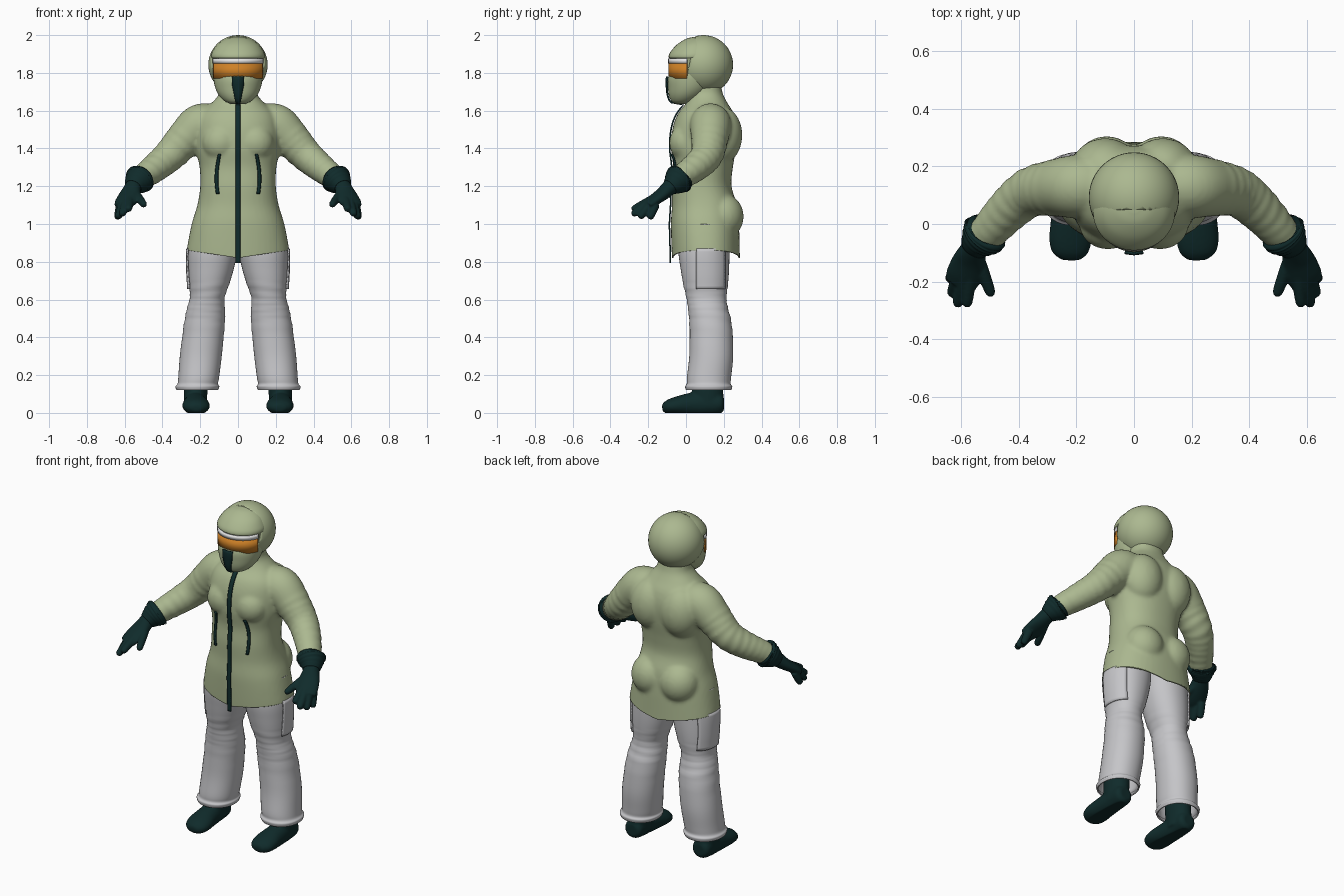
import bpy, bmesh, math
from mathutils import Vector, Matrix
from mathutils.bvhtree import BVHTree

if "Cube" in bpy.data.objects:
    bpy.data.objects.remove(bpy.data.objects["Cube"])


def material(name, rgb):
    m = bpy.data.materials.new(name)
    m.use_nodes = True
    m.diffuse_color = (*rgb, 1)
    m.node_tree.nodes["Principled BSDF"].inputs["Base Color"].default_value = (*rgb, 1)
    return m


GREEN = material("sage green", (0.41, 0.48, 0.28))
GREY = material("pale grey", (0.56, 0.56, 0.58))
DARK = material("dark teal", (0.005, 0.024, 0.024))
ORANGE = material("amber lens", (0.62, 0.22, 0.02))
WHITE = material("white trim", (0.8, 0.8, 0.8))


def spline(stations, steps):
    """Catmull-Rom samples through the stations."""
    pts = [Vector(s) for s in stations]
    out = []
    for i in range(len(pts) - 1):
        a, b, c, d = pts[max(i - 1, 0)], pts[i], pts[i + 1], pts[min(i + 2, len(pts) - 1)]
        for k in range(steps):
            t = k / steps
            out.append(b + (c - a) * (t / 2) + (a * 2 - b * 5 + c * 4 - d) * (t * t / 2)
                       + (b * 3 - a - c * 3 + d) * (t ** 3 / 2))
    return out + [pts[-1]]


def loft(bm, stations, upright=False, steps=5, segs=32, power=2.0, ripple=None, caps=True):
    """Skin of elliptical rings; each station is x, y, z, radius a, radius b."""
    samples = spline(stations, steps)
    rings = []
    for i, s in enumerate(samples):
        centre = Vector(s[:3])
        u, v = Vector((1, 0, 0)), Vector((0, 1, 0))
        if not upright:
            t = Vector(samples[min(i + 1, len(samples) - 1)][:3]) - Vector(samples[max(i - 1, 0)][:3])
            t.normalize()
            v = t.cross(Vector((0, 0, 1))).normalized()
            u = v.cross(t)
        ring = []
        for k in range(segs):
            a = math.tau * k / segs
            c, n = math.cos(a), math.sin(a)
            r = (abs(c) ** power + abs(n) ** power) ** (-1 / power)
            if ripple and ripple[1] <= i / steps <= ripple[2]:
                r *= 1 + ripple[0] * math.sin(i * 2.1 + 1.6 * math.sin(a + i * 0.3))
            ring.append(bm.verts.new(centre + u * (c * r * s[3]) + v * (n * r * s[4])))
        rings.append(ring)
    for p, q in zip(rings, rings[1:]):
        for k in range(segs):
            bm.faces.new((p[k], p[(k + 1) % segs], q[(k + 1) % segs], q[k]))
    if caps:
        bm.faces.new(rings[0])
        bm.faces.new(rings[-1])


def ball(bm, centre, radii, segs=40):
    m = Matrix.Translation(centre) @ Matrix.Diagonal((*radii, 1))
    bmesh.ops.create_uvsphere(bm, u_segments=segs, v_segments=segs // 2, radius=1, matrix=m)


def bake(ob):
    bpy.context.view_layer.update()
    mesh = bpy.data.meshes.new_from_object(ob.evaluated_get(bpy.context.evaluated_depsgraph_get()))
    ob.modifiers.clear()
    ob.data = mesh


def finish(name, bm, mat, voxel=0, relax=3, thick=0, mirror=False):
    bmesh.ops.recalc_face_normals(bm, faces=bm.faces)
    mesh = bpy.data.meshes.new(name)
    bm.to_mesh(mesh)
    bm.free()
    ob = bpy.data.objects.new(name, mesh)
    bpy.context.collection.objects.link(ob)
    if voxel:
        ob.modifiers.new("fuse", "REMESH").voxel_size = voxel
        soft = ob.modifiers.new("soften", "SMOOTH")
        soft.iterations = relax
        bake(ob)
    ob.data.materials.clear()
    ob.data.materials.append(mat)
    if thick:
        ob.modifiers.new("thickness", "SOLIDIFY").thickness = thick
    if mirror:
        ob.modifiers.new("mirror", "MIRROR")
    ob.data.polygons.foreach_set("use_smooth", [True] * len(ob.data.polygons))
    return ob


# Jacket: torso, sleeves and body volumes fused into one skin
bm = bmesh.new()
torso = [(0.11, .80, .275, .178), (0.105, .87, .27, .18), (0.10, 1.0, .245, .18), (0.098, 1.1, .215, .172),
         (0.083, 1.2, .20, .158), (0.09, 1.3, .203, .158), (0.093, 1.4, .222, .172), (0.10, 1.5, .22, .172),
         (0.105, 1.58, .20, .15), (0.11, 1.64, .14, .11), (0.105, 1.69, .10, .09), (0.10, 1.76, .095, .08)]
loft(bm, [(0, y, z, a, b) for y, z, a, b in torso], upright=True, segs=48, power=2.25)
for s in (-1, 1):
    arm = [(.12, .13, 1.53, .10, .10), (.20, .13, 1.52, .115, .11), (.28, .125, 1.45, .10, .098),
           (.36, .11, 1.365, .086, .086), (.43, .055, 1.305, .077, .077), (.50, -.02, 1.25, .066, .066),
           (.545, -.07, 1.21, .055, .055)]
    loft(bm, [(s * x, y, z, a, b) for x, y, z, a, b in arm], steps=8, ripple=(.035, 2, 5.5))
    ball(bm, (s * .095, .195, 1.04), (.115, .11, .12))
    ball(bm, (s * .09, .0, 1.43), (.10, .088, .10))
    ball(bm, (s * .10, .19, 1.47), (.12, .108, .15))
jacket = finish("jacket", bm, GREEN, voxel=.011, relax=4)
bm = bmesh.new()
bm.from_mesh(jacket.data)
bmesh.ops.bisect_plane(bm, geom=bm.verts[:] + bm.edges[:] + bm.faces[:], plane_co=(0, 0, .86),
                       plane_no=(0, 0, -1), clear_outer=True)
for v in bm.verts:  # hem dips at the centre line
    v.co.z -= .04 * max(0, 1 - abs(v.co.x) / .26) * min(1, max(0, (.95 - v.co.z) / .09))
bm.to_mesh(jacket.data)
bm.free()
jacket.modifiers.new("cloth", "SOLIDIFY").thickness = .008

# Face covering and cap front
bm = bmesh.new()
face = [(-.025, 1.635, .035, .03), (-.012, 1.65, .07, .065), (.005, 1.68, .10, .095), (.02, 1.72, .12, .115),
        (.03, 1.77, .13, .126), (.04, 1.82, .13, .118), (.04, 1.87, .133, .123), (.04, 1.885, .142, .132),
        (.043, 1.91, .137, .126), (.05, 1.95, .11, .098), (.06, 1.98, .065, .06), (.06, 1.99, .02, .02)]
loft(bm, [(0, y, z, a, b) for y, z, a, b in face], upright=True, segs=40)
mask = finish("face_cover", bm, GREEN)

# Hood shell, open at the front
bm = bmesh.new()
ball(bm, (0, .092, 1.843), (.157, .157, .157), 48)
bmesh.ops.bisect_plane(bm, geom=bm.verts[:] + bm.edges[:] + bm.faces[:], plane_co=(0, .012, 1.82),
                       plane_no=(0, -1, .22), clear_outer=True)
finish("hood", bm, GREEN, thick=.012)


# Goggles: curved bands wrapped round the face
def band(name, mat, z0, z1, grow, span):
    bm = bmesh.new()
    rows = []
    for z in (z0, z1):
        rows.append([bm.verts.new(((.131 + grow) * math.sin(a), .04 - (.125 + grow) * math.cos(a), z))
                     for a in [span * (k / 16 - 1) for k in range(33)]])
    for k in range(32):
        bm.faces.new((rows[0][k], rows[0][k + 1], rows[1][k + 1], rows[1][k]))
    return finish(name, bm, mat, thick=.012)


band("goggle_lens", ORANGE, 1.77, 1.852, .007, 1.3)
band("goggle_trim", WHITE, 1.85, 1.876, .009, 1.3)

# Trouser legs with wrinkled knees and gathered cuffs
bm = bmesh.new()
leg = [(.125, .10, 1.0, .12, .13), (.133, .095, .86, .13, .135), (.143, .10, .76, .12, .128),
       (.153, .104, .68, .106, .118), (.163, .108, .61, .092, .106), (.17, .117, .55, .101, .106),
       (.178, .13, .47, .108, .112), (.196, .134, .31, .111, .116), (.208, .122, .19, .108, .117),
       (.213, .12, .155, .107, .116), (.215, .12, .14, .116, .125), (.216, .12, .12, .11, .12)]
loft(bm, leg, upright=True, segs=40, power=2.15, ripple=(.014, 3, 6.4), caps=False)
trousers = finish("trouser_legs", bm, GREY, thick=.008, mirror=True)

# Boots: foot and ankle fused, flattened at the sole
bm = bmesh.new()
loft(bm, [(.228, .20, .05, .035, .035), (.228, .18, .05, .055, .055), (.228, .10, .05, .065, .058),
          (.225, .02, .045, .06, .064), (.222, -.05, .038, .048, .073), (.22, -.10, .03, .036, .062),
          (.22, -.126, .028, .018, .03)])
loft(bm, [(.225, .115, .03, .06, .08), (.225, .115, .09, .062, .083), (.222, .115, .15, .065, .082),
          (.22, .115, .22, .065, .08)], upright=True)
boots = finish("boots", bm, DARK, voxel=.008, mirror=True)
for v in boots.data.vertices:
    v.co.z = max(v.co.z, 0)

# Gloves: palm and five fingers fused
bm = bmesh.new()
loft(bm, [(.53, -.05, 1.23, .045, .045), (.555, -.085, 1.195, .042, .045), (.573, -.13, 1.155, .034, .058),
          (.592, -.18, 1.12, .028, .062), (.605, -.21, 1.10, .02, .055)])
fingers = [((.570, -.18, 1.13), (.580, -.275, 1.08)), ((.592, -.19, 1.12), (.612, -.275, 1.055)),
           ((.612, -.185, 1.11), (.632, -.24, 1.04)), ((.622, -.16, 1.105), (.638, -.19, 1.035)),
           ((.545, -.11, 1.165), (.500, -.235, 1.105))]
for a, b in fingers:
    a, b = Vector(a), Vector(b)
    loft(bm, [(*a, .023, .023), (*a.lerp(b, .5), .022, .022), (*b, .018, .018),
              (*a.lerp(b, 1.12), .008, .008)], segs=16)
finish("gloves", bm, DARK, voxel=.006, relax=2, mirror=True)

# Flared glove cuffs with a rolled rim
bm = bmesh.new()
loft(bm, [(.555, -.085, 1.195, .045, .048), (.543, -.065, 1.212, .060, .062), (.527, -.045, 1.23, .074, .076),
          (.518, -.034, 1.24, .078, .080), (.516, -.031, 1.242, .070, .072), (.53, -.05, 1.225, .058, .06)],
     caps=False, ripple=(.03, 1, 4))
finish("glove_cuffs", bm, DARK, thick=.006, mirror=True)


# Thin plates laid on the clothing by casting along a direction
def plate(name, rows, direction, target, mat, thick, mirror=False):
    bm = bmesh.new()
    d = Vector(direction)
    src = bmesh.new()
    for ob in target:
        src.from_mesh(ob.data)
    tree = BVHTree.FromBMesh(src)
    grid, depth = [], None
    for row in rows:
        line = []
        for p in row:
            p = Vector(p) - d
            hit = tree.ray_cast(p, d)
            depth = hit[3] if hit[0] else depth
            line.append(bm.verts.new(p + d * ((depth or 1) - thick)))
        grid.append(line)
    for r, q in zip(grid, grid[1:]):
        for k in range(len(r) - 1):
            bm.faces.new((r[k], r[k + 1], q[k + 1], q[k]))
    src.free()
    ob = finish(name, bm, mat, thick=thick, mirror=mirror)
    ob.modifiers[0].offset = 0
    return ob


heights = [1.78 - .0125 * k for k in range(80)]
rows = []
for z in heights:
    w = .012 + .02 * min(1, max(0, (z - 1.64) / .1))
    rows.append([(-w, 0, z), (0, 0, z), (w, 0, z)])
plate("front_zip", rows, (0, 1, 0), [jacket, mask], DARK, .008)

rows = []
for k in range(22):
    z, x = 1.37 - .01 * k, .098 + .016 * math.sin(math.pi * k / 26)
    rows.append([(x - .008, 0, z), (x + .008, 0, z)])
plate("pocket_zips", rows, (0, 1, 0), [jacket], DARK, .008, mirror=True)

rows = [[(0, .055 + .0125 * j, .655 + .018 * i) for j in range(13)] for i in range(13)]
rows = [[(1, y, z) for _, y, z in row] for row in rows]
plate("thigh_pockets", rows, (-1, 0, 0), [trousers], GREY, .008, mirror=True)
